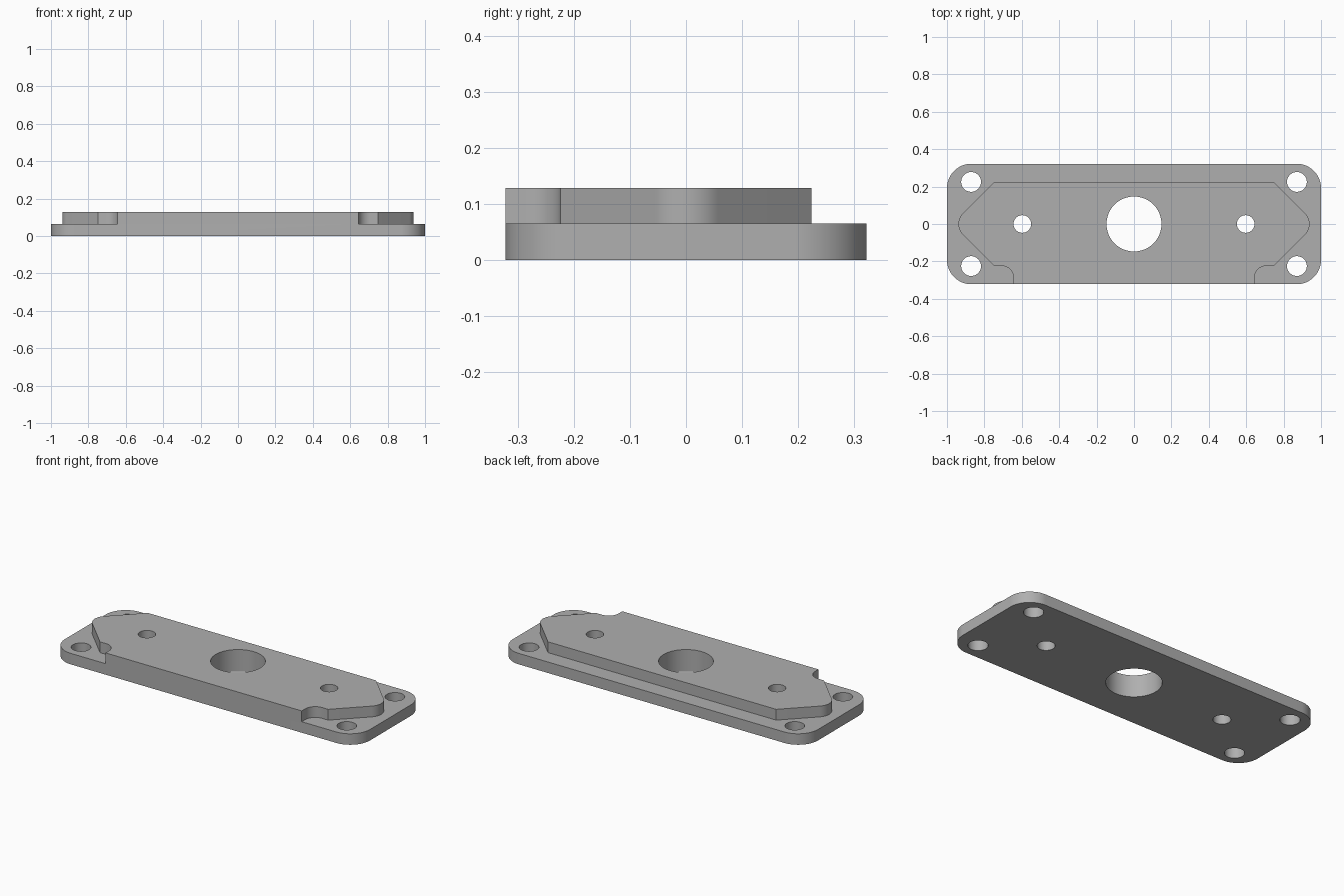
import bpy
import bmesh
import math
from mathutils import Vector, Matrix

cube = bpy.data.objects.get("Cube")
if cube:
    bpy.data.objects.remove(cube, do_unlink=True)

BASE_TOP = 0.065
TOP = 0.129
HALF_DEPTH = 0.322

grey = bpy.data.materials.new("plain_grey")
grey.use_nodes = True
colour = (0.43, 0.43, 0.43, 1)
grey.diffuse_color = colour
grey.node_tree.nodes["Principled BSDF"].inputs["Base Color"].default_value = colour


def add_object(name, bm):
    bmesh.ops.recalc_face_normals(bm, faces=bm.faces)
    mesh = bpy.data.meshes.new(name)
    bm.to_mesh(mesh)
    bm.free()
    mesh.materials.append(grey)
    obj = bpy.data.objects.new(name, mesh)
    bpy.context.collection.objects.link(obj)
    return obj


def rounded_outline(corners, steps=14):
    """Round each (x, y, radius) corner of a closed outline."""
    points = []
    for i, (x, y, r) in enumerate(corners):
        p = Vector((x, y, 0))
        if r == 0:
            points.append(p)
            continue
        before = Vector((*corners[i - 1][:2], 0))
        after = Vector((*corners[(i + 1) % len(corners)][:2], 0))
        d1, d2 = (before - p).normalized(), (after - p).normalized()
        half = d1.angle(d2) / 2
        centre = p + (d1 + d2).normalized() * r / math.sin(half)
        start = p + d1 * r / math.tan(half) - centre
        end = p + d2 * r / math.tan(half) - centre
        for s in range(steps + 1):
            points.append(centre + start.lerp(end, s / steps).normalized() * r)
    return points


def mirrored_prism(name, half, z0, z1):
    """Extrude an outline given by its +x half, listed front to back."""
    corners = half + [(-x, y, r) for x, y, r in reversed(half)]
    bm = bmesh.new()
    verts = [bm.verts.new((p.x, p.y, z0)) for p in rounded_outline(corners)]
    face = bm.faces.new(verts)
    top = bmesh.ops.extrude_face_region(bm, geom=[face], use_keep_orig=True)["geom"]
    moved = [v for v in top if isinstance(v, bmesh.types.BMVert)]
    bmesh.ops.translate(bm, verts=moved, vec=(0, 0, z1 - z0))
    return add_object(name, bm)


def combine(target, tool, operation):
    mod = target.modifiers.new(operation.lower(), "BOOLEAN")
    mod.operation = operation
    mod.solver = "EXACT"
    mod.object = tool
    bpy.context.view_layer.objects.active = target
    bpy.ops.object.modifier_apply(modifier=mod.name)
    bpy.data.objects.remove(tool, do_unlink=True)


# Base plate with rounded corners
plate = mirrored_prism("mounting_plate", [
    (1, -HALF_DEPTH, 0.13), (1, HALF_DEPTH, 0.13)], 0, BASE_TOP)

# Raised pad: flush at the front, filleted pockets, blunt pointed ends
pad = mirrored_prism("raised_pad", [
    (0.643, -HALF_DEPTH, 0), (0.643, -0.224, 0.065), (0.748, -0.224, 0),
    (0.972, 0, 0.08), (0.748, 0.224, 0)], BASE_TOP, TOP)
combine(plate, pad, "UNION")

# Through holes: centre bore, two pad holes, four corner holes
holes = [(0, 0, 0.147)]
for side in (-1, 1):
    holes.append((side * 0.597, 0, 0.047))
    holes += [(side * 0.871, y, 0.053) for y in (-0.225, 0.225)]
bm = bmesh.new()
for x, y, r in holes:
    bmesh.ops.create_cone(bm, cap_ends=True, segments=64, radius1=r, radius2=r,
                          depth=0.4, matrix=Matrix.Translation((x, y, TOP / 2)))
cutter = add_object("hole_cutter", bm)
cutter.hide_render = True
combine(plate, cutter, "DIFFERENCE")

# Smooth curved walls, crisp edges
bpy.ops.object.select_all(action="DESELECT")
plate.select_set(True)
bpy.context.view_layer.objects.active = plate
bpy.ops.object.shade_smooth_by_angle(angle=math.radians(30))
